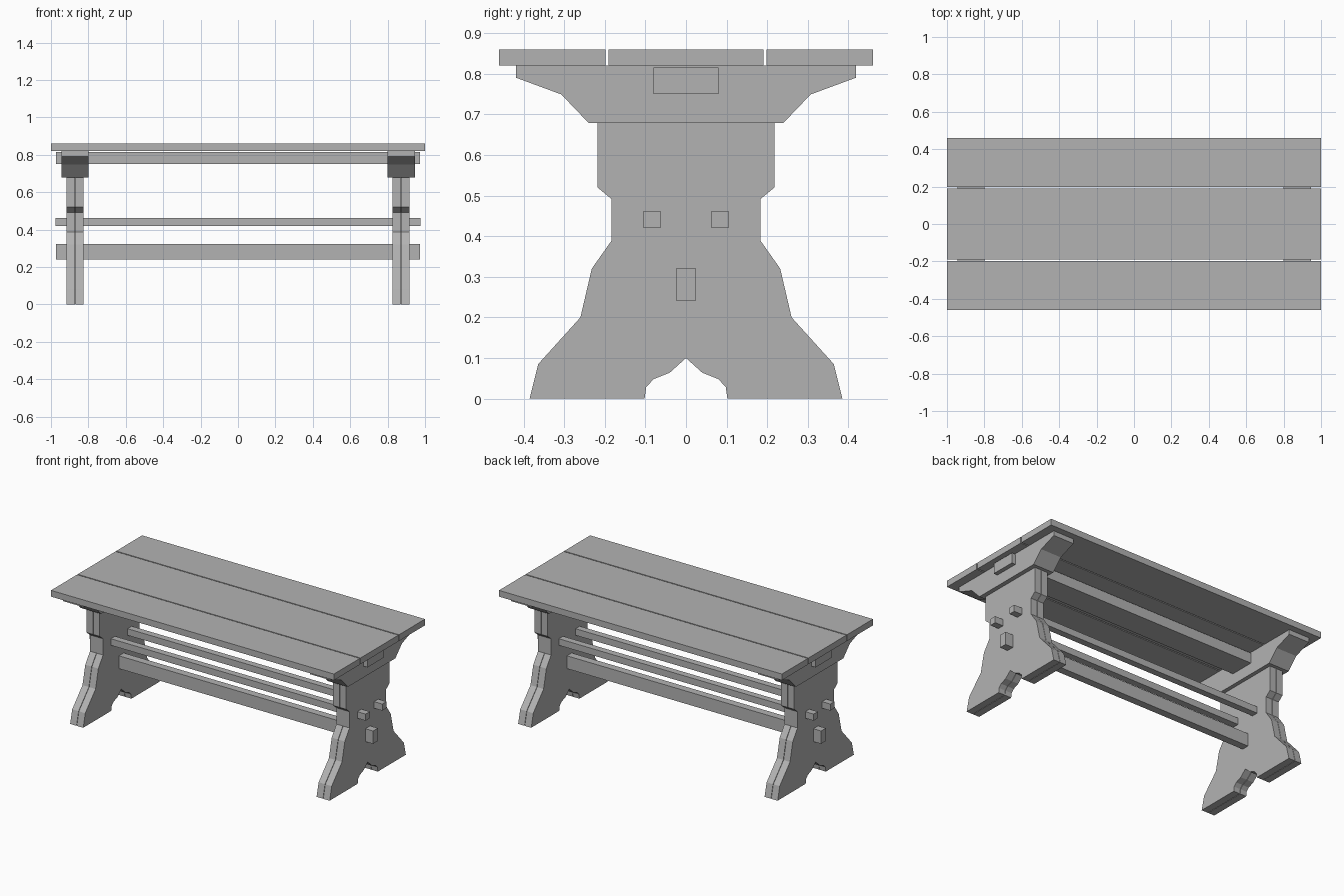
import bpy, bmesh

if "Cube" in bpy.data.objects:
    bpy.data.objects.remove(bpy.data.objects["Cube"])

# Dark grey wood
wood = bpy.data.materials.new("grey_wood")
wood.diffuse_color = (0.45, 0.45, 0.45, 1)
wood.use_nodes = True
wood.node_tree.nodes["Principled BSDF"].inputs["Base Color"].default_value = wood.diffuse_color


def finish(name, bm):
    bmesh.ops.recalc_face_normals(bm, faces=bm.faces)
    mesh = bpy.data.meshes.new(name)
    bm.to_mesh(mesh)
    bm.free()
    mesh.materials.append(wood)
    obj = bpy.data.objects.new(name, mesh)
    bpy.context.collection.objects.link(obj)
    return obj


def box(name, x, y, z):
    bm = bmesh.new()
    bmesh.ops.create_cube(bm, size=1)
    for v in bm.verts:
        v.co = [r[0] if c < 0 else r[1] for c, r in zip(v.co, (x, y, z))]
    return finish(name, bm)


def slab(name, half, x0, x1):
    # mirror a half outline (y, z) across y = 0 and extrude it along x
    outline = half + [(-y, z) for y, z in reversed(half) if y > 0]
    bm = bmesh.new()
    face = bm.faces.new([bm.verts.new((x0, y, z)) for y, z in outline])
    out = bmesh.ops.extrude_face_region(bm, geom=[face])
    for v in out["geom"]:
        if isinstance(v, bmesh.types.BMVert):
            v.co.x = x1
    return finish(name, bm)


# Table top boards
for name, y0, y1 in (("front", -0.46, -0.198), ("middle", -0.191, 0.191), ("back", 0.198, 0.46)):
    box(f"top_board_{name}", (-1, 1), (y0, y1), (0.82, 0.86))

# Trestle outlines
leg = [(0, 0.10), (0.04, 0.064), (0.08, 0.048), (0.098, 0.028), (0.102, 0),
       (0.385, 0), (0.364, 0.085), (0.26, 0.2), (0.232, 0.32), (0.184, 0.388),
       (0.184, 0.492), (0.218, 0.52), (0.218, 0.68)]
core = [(0, 0.104), (0.11, 0.06), (0.11, 0.006), (0.375, 0.006), (0.355, 0.085),
        (0.25, 0.2), (0.222, 0.32), (0.174, 0.388), (0.174, 0.492),
        (0.208, 0.52), (0.208, 0.68)]
bracket = [(0.24, 0.679), (0.307, 0.749), (0.418, 0.79), (0.418, 0.82)]

# Each end: two leg planks with a narrow seam between, plus the bracket
for side, s in (("left", -1), ("right", 1)):
    slab(f"{side}_leg_inner", leg, s * 0.825, s * 0.870)
    slab(f"{side}_leg_outer", leg, s * 0.8725, s * 0.9175)
    slab(f"{side}_leg_seam", core, s * 0.870, s * 0.8725)
    slab(f"{side}_bracket", bracket, s * 0.80, s * 0.945)

# Lengthwise rails passing through the ends
box("under_top_beam", (-0.972, 0.972), (-0.08, 0.08), (0.75, 0.815))
box("lower_stretcher", (-0.972, 0.972), (-0.024, 0.024), (0.24, 0.322))
for name, y in (("front", -0.084), ("back", 0.084)):
    box(f"foot_rail_{name}", (-0.976, 0.976), (y - 0.021, y + 0.021), (0.42, 0.462))
